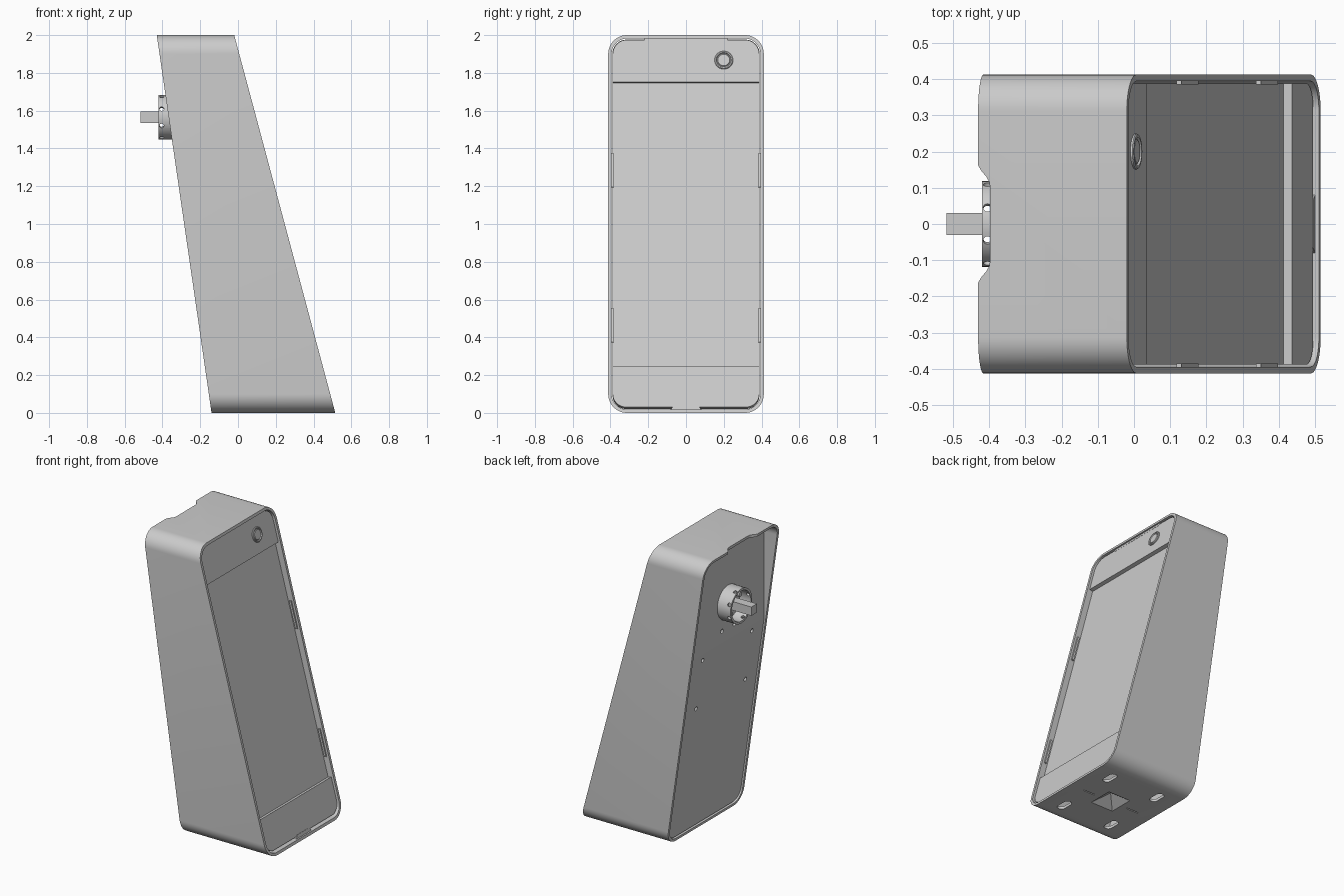
import bpy, bmesh, math
from mathutils import Vector

if "Cube" in bpy.data.objects:
    bpy.data.objects.remove(bpy.data.objects["Cube"])

N = Vector((1, 0, 0.2675)).normalized()      # outward normal of the slanted front


def front_x(z): return 0.515 - 0.2675 * z
def back_x(z): return -0.14 - 0.145 * z


def loft(name, loops, closed=False):
    """Skin a list of point loops; closed joins last to first, otherwise caps."""
    bm = bmesh.new()
    rings = [[bm.verts.new(p) for p in lp] for lp in loops]
    n = len(rings[0])
    pairs = list(zip(rings, rings[1:]))
    if closed:
        pairs.append((rings[-1], rings[0]))
    else:
        bm.faces.new(rings[0])
        bm.faces.new(rings[-1])
    for a, b in pairs:
        for i in range(n):
            j = (i + 1) % n
            bm.faces.new((a[i], a[j], b[j], b[i]))
    bmesh.ops.recalc_face_normals(bm, faces=bm.faces)
    me = bpy.data.meshes.new(name)
    bm.to_mesh(me)
    bm.free()
    ob = bpy.data.objects.new(name, me)
    bpy.context.collection.objects.link(ob)
    return ob


def rrect(w, z0, z1, r_low, r_top, seg=12):
    """Rounded rectangle as (y, z) pairs, half width w."""
    pts = []
    for sy, zc, r, a0 in ((1, z0, r_low, -90), (1, z1, r_top, 0),
                          (-1, z1, r_top, 90), (-1, z0, r_low, 180)):
        if r == 0:
            pts.append((sy * w, zc))
            continue
        cz = zc + r if zc == z0 else zc - r
        for i in range(seg + 1):
            a = math.radians(a0 + 90 * i / seg)
            pts.append((sy * (w - r) + r * math.cos(a), cz + r * math.sin(a)))
    return pts


def on_front(y, z, d):
    return Vector((front_x(z), y, z)) - N * d


def front_slab(name, outline, d0, d1):
    return loft(name, [[on_front(y, z, d) for y, z in outline] for d in (d0, d1)])


def lathe(name, profile, origin, axis, seg=48, closed=False):
    q = Vector(axis).to_track_quat('Z', 'Y')
    o = Vector(origin)
    return loft(name, [[o + q @ Vector((r * math.cos(t), r * math.sin(t), h))
                        for t in (2 * math.pi * i / seg for i in range(seg))]
                       for r, h in profile], closed)


def box(name, x0, x1, y0, y1, z0, z1):
    return loft(name, [[(x, y0, z0), (x, y1, z0), (x, y1, z1), (x, y0, z1)] for x in (x0, x1)])


def cut(target, cutters):
    for c in cutters:
        c.hide_render = True
        m = target.modifiers.new("cut", 'BOOLEAN')
        m.operation = 'DIFFERENCE'
        m.solver = 'EXACT'
        m.object = c
        bpy.context.view_layer.objects.active = target
        bpy.ops.object.modifier_apply(modifier=m.name)
    for c in cutters:
        bpy.data.objects.remove(c)


# Outer shell: rounded tube sliced by the two slanted planes
outer = rrect(0.412, 0, 2, 0.1, 0.1)
inner = rrect(0.394, 0.018, 1.982, 0.082, 0.082)
shell = loft("shell", [[(f(z), y, z) for y, z in lp] for lp, f in
                       ((outer, front_x), (outer, back_x), (inner, back_x), (inner, front_x))], True)

# Cable notch in the rear top edge
half = [(-0.6, 0.165), (-0.432, 0.165), (-0.42, 0.145), (-0.407, 0.13), (-0.399, 0.115), (-0.397, 0.1)]
notch = half + [(x, -y) for x, y in reversed(half)]
cutters = [loft("notch_cutter", [[(x, y, z) for x, y in notch] for z in (1.95, 2.05)])]

# Base openings: four oval slots, two slits and a square well
CX = 0.19
for sx in (-1, 1):
    for sy in (-1, 1):
        slot = []
        for i in range(24):
            a = 2 * math.pi * (i + 0.5) / 24
            slot.append((CX + sx * 0.19 + 0.027 * math.cos(a),
                         sy * 0.22 + 0.027 * math.sin(a) + math.copysign(0.028, math.sin(a))))
        cutters.append(loft("slot_cutter", [[(x, y, z) for x, y in slot] for z in (-0.02, 0.03)]))
    x = CX + sx * 0.175
    cutters.append(box("slit_cutter", x - 0.045, x + 0.045, -0.004, 0.004, -0.02, 0.03))
S = 0.085
cutters.append(box("well_cutter", CX - S, CX + S, -S, S, -0.02, 0.03))
cut(shell, cutters)


def square(s, z):
    return [(CX + a * s, b * s, z) for a, b in ((-1, -1), (1, -1), (1, 1), (-1, 1))]


loft("base_well", [square(S, 0), square(0.002, 0.06), square(0.002, 0.066), square(S, 0.018)], True)

# Front: top bezel, recessed screen, bottom bezel
front_slab("top_bezel", rrect(0.388, 1.755, 1.978, 0, 0.076), 0.012, 0.05)
front_slab("bottom_bezel", rrect(0.388, 0.034, 0.252, 0.07, 0), 0.012, 0.05)
front_slab("screen", rrect(0.388, 0.2, 1.8, 0, 0), 0.037, 0.049)

# Thin tabs filling the gap at top, bottom and sides
front_slab("top_tab", rrect(0.22, 1.97, 1.986, 0, 0), 0.011, 0.03)
front_slab("bottom_tab", [(-0.085, 0.014), (0.085, 0.014), (0.065, 0.042), (-0.065, 0.042)], 0.01, 0.03)
for s, side in ((-1, "left"), (1, "right")):
    for z in (0.47, 1.29):
        front_slab(side + "_clip", [(s * 0.385, z - 0.09), (s * 0.396, z - 0.09),
                                    (s * 0.396, z + 0.09), (s * 0.385, z + 0.09)], 0.016, 0.03)

# Round button on the top bezel
lathe("button", [(0.049, -0.01), (0.049, 0.005), (0.046, 0.008), (0.04, 0.008), (0.037, 0.002),
                 (0.034, 0.002), (0.031, 0.006), (0.001, 0.006)], on_front(0.2, 1.87, 0.012), N)

# Rear cover: sloping lower part, upright upper part
BEND = 1.31
lower = rrect(0.39, 0.024, BEND, 0.076, 0)
upper = rrect(0.39, BEND, 1.976, 0, 0.076)
rear_low = loft("rear_cover_lower", [[(back_x(z) + d, y, z) for y, z in lower] for d in (0.01, 0.025)])
rear_up = loft("rear_cover_upper", [[(x, y, z) for y, z in upper] for x in (-0.32, -0.305)])


def hole(y, z):
    return lathe("hole_cutter", [(0.014, -0.08), (0.014, 0.08)], (back_x(z) + 0.02, y, z), (-1, 0, 0), 20)


cut(rear_up, [hole(s * 0.067, 1.39) for s in (-1, 1)])
cut(rear_low, [hole(s * 0.267, z) for s in (-1, 1) for z in (1.265, 0.92)])

# Rear hub: pierced collar, floor disc, posts and projecting bar
HZ = 1.565
collar = lathe("hub_collar", [(0.118, 0), (0.118, 0.1), (0.103, 0.1), (0.103, 0)],
               (-0.32, 0, HZ), (-1, 0, 0), 64, True)
radial = []
for k in range(8):
    a = math.radians(22.5 + 45 * k)
    d = Vector((0, math.sin(a), math.cos(a)))
    radial.append(lathe("radial_cutter", [(0.012, 0.08), (0.012, 0.14)],
                        (-0.404, 0, HZ), d, 16))
cut(collar, radial)
lathe("hub_floor", [(0.106, -0.005), (0.106, 0.015)], (-0.32, 0, HZ), (-1, 0, 0), 64)
box("hub_bar", -0.517, -0.32, -0.03, 0.03, HZ - 0.03, HZ + 0.03)
for k in range(4):
    a = math.radians(45 + 90 * k)
    lathe("hub_post", [(0.016, 0), (0.016, 0.06)],
          (-0.32, 0.07 * math.cos(a), HZ + 0.07 * math.sin(a)), (-1, 0, 0), 20)

# Smooth shading with sharp edges kept
for ob in bpy.context.scene.objects:
    ob.select_set(True)
bpy.context.view_layer.objects.active = shell
bpy.ops.object.shade_smooth_by_angle(angle=math.radians(30))
